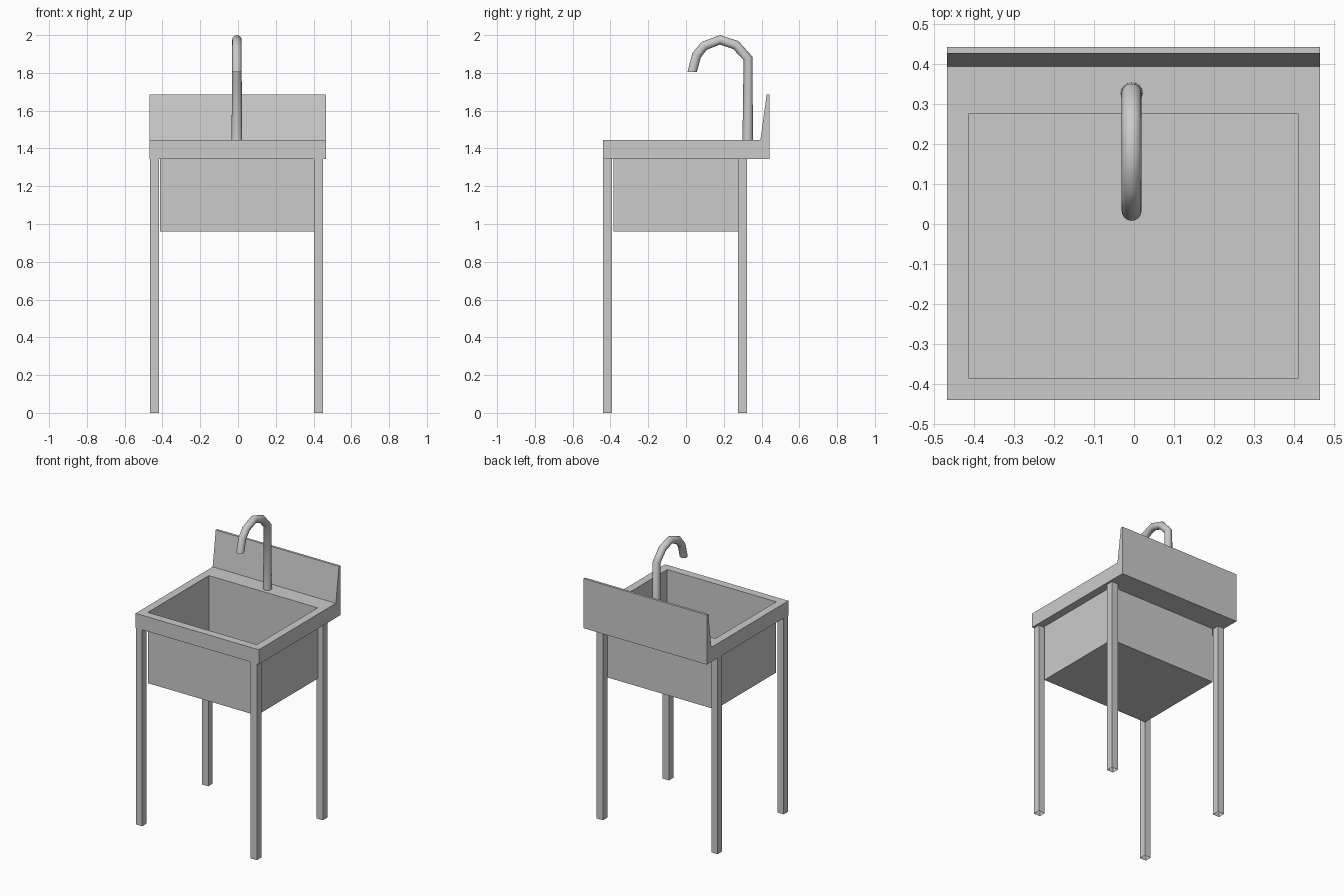
import bpy, bmesh, math
from mathutils import Vector

if "Cube" in bpy.data.objects:
    bpy.data.objects.remove(bpy.data.objects["Cube"])


def finish(name, bm):
    bmesh.ops.recalc_face_normals(bm, faces=bm.faces)
    mesh = bpy.data.meshes.new(name)
    bm.to_mesh(mesh)
    bm.free()
    obj = bpy.data.objects.new(name, mesh)
    bpy.context.collection.objects.link(obj)
    return obj


def bridge(bm, a, b):
    n = len(a)
    return [bm.faces.new((a[i], a[(i + 1) % n], b[(i + 1) % n], b[i])) for i in range(n)]


def rect(bm, x0, x1, y0, y1, z):
    return [bm.verts.new(p) for p in ((x0, y0, z), (x1, y0, z), (x1, y1, z), (x0, y1, z))]


X0, X1, Y0, Y1 = -0.468, 0.466, -0.44, 0.443
RIM_LOW, RIM_TOP, BASIN_LOW = 1.345, 1.445, 0.96
OUTER = (X0, X1, Y0, Y1)
BOWL = (-0.414, 0.412, -0.385, 0.275)

# Rim: a slab with a rectangular opening
bm = bmesh.new()
low_out, top_out = rect(bm, *OUTER, RIM_LOW), rect(bm, *OUTER, RIM_TOP)
low_in, top_in = rect(bm, *BOWL, RIM_LOW), rect(bm, *BOWL, RIM_TOP)
for a, b in ((low_out, top_out), (top_out, top_in), (top_in, low_in), (low_in, low_out)):
    bridge(bm, a, b)
finish("sink_rim", bm)

# Basin: thin sheet hanging below the opening
bm = bmesh.new()
top, floor = rect(bm, *BOWL, RIM_LOW), rect(bm, *BOWL, BASIN_LOW)
bridge(bm, top, floor)
bm.faces.new(floor)
finish("basin", bm)

# Backsplash: wedge profile extruded across the width
bm = bmesh.new()
profile = [(0.394, RIM_TOP), (Y1, RIM_TOP), (Y1, 1.685), (0.427, 1.685)]
left = [bm.verts.new((X0, y, z)) for y, z in profile]
right = [bm.verts.new((X1, y, z)) for y, z in profile]
bridge(bm, left, right)
bm.faces.new(left)
bm.faces.new(right)
finish("backsplash", bm)

# Legs: square tubes, open at the foot
for side, x in (("left", -0.466), ("right", 0.403)):
    for end, y in (("front", -0.44), ("back", 0.275)):
        bm = bmesh.new()
        size = (x, x + 0.048, y, y + 0.048)
        foot, head = rect(bm, *size, 0), rect(bm, *size, RIM_LOW)
        bridge(bm, foot, head)
        finish(f"{end}_{side}_leg", bm)

# Faucet: round section swept along a gooseneck (y, z, radius, heading in degrees)
path = [(0.327, RIM_TOP, 0.028, 90), (0.328, 1.877, 0.025, 112),
        (0.263, 1.948, 0.025, 146), (0.18, 1.975, 0.025, 180),
        (0.096, 1.943, 0.025, 214), (0.056, 1.893, 0.025, 242),
        (0.033, 1.806, 0.025, 270)]
SIDES = 16
bm = bmesh.new()
rings = []
for y, z, r, deg in path:
    h = math.radians(deg)
    normal = Vector((0, math.sin(h), -math.cos(h)))
    ring = []
    for i in range(SIDES):
        t = math.tau * i / SIDES
        ring.append(bm.verts.new(Vector((-0.006, y, z))
                                 + Vector((r * math.cos(t), 0, 0)) + normal * r * math.sin(t)))
    rings.append(ring)
for a, b in zip(rings, rings[1:]):
    bridge(bm, a, b)
bm.faces.new(rings[0])
bm.faces.new(rings[-1])
faucet = finish("faucet", bm)
bpy.context.view_layer.objects.active = faucet
faucet.select_set(True)
bpy.ops.object.shade_smooth_by_angle(angle=math.radians(50))
